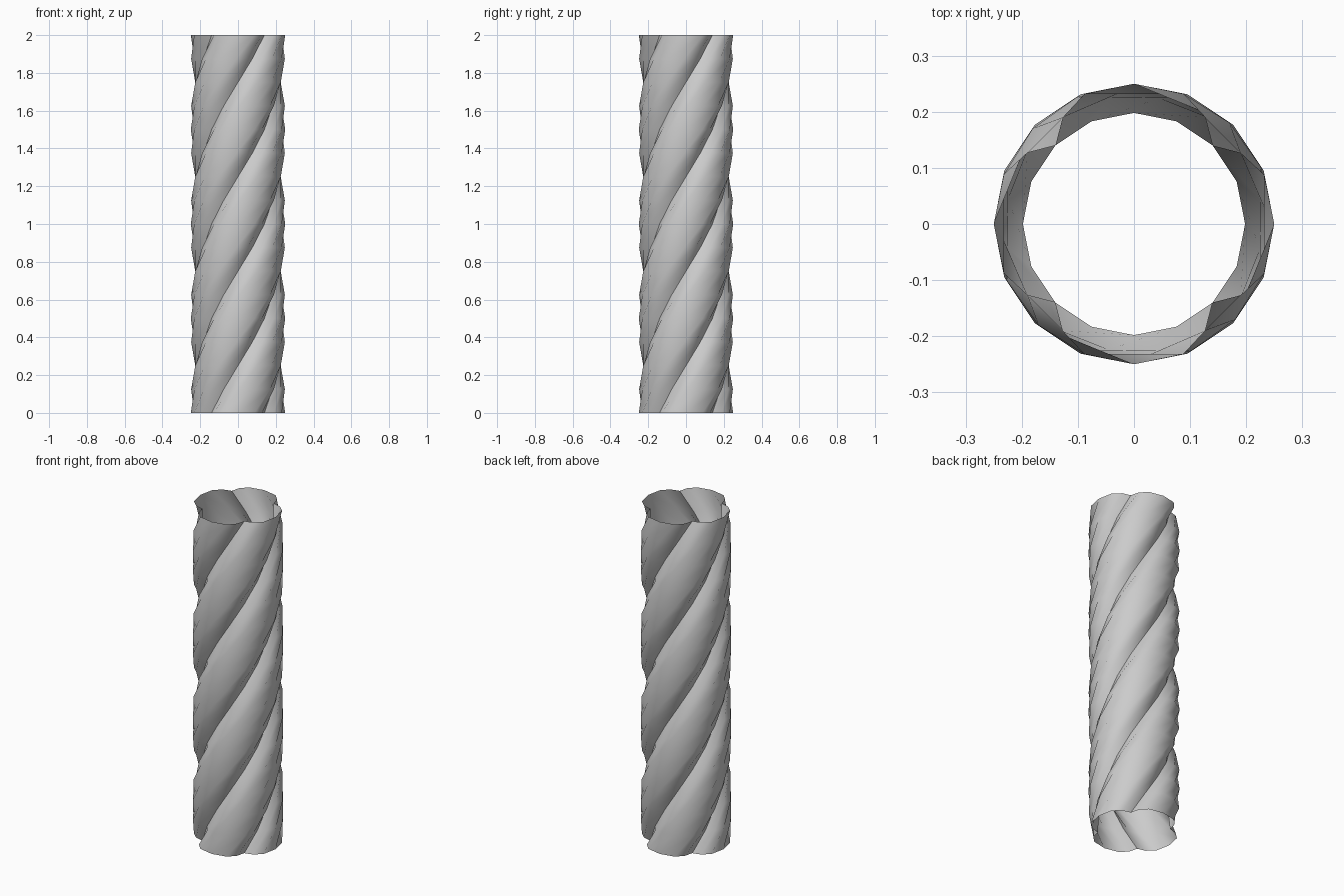
import bpy, bmesh, math
from mathutils import Matrix, Vector

if "Cube" in bpy.data.objects:
    bpy.data.objects.remove(bpy.data.objects["Cube"])

HEIGHT, STEPS, LOBES = 2.0, 16, 4

# One lobe of the cross-section, from notch to just before the next notch
half = [(0.14, 0.14), (0.19, 0.127), (0.232, 0.088)]
lobe = [(x, -y) for x, y in half] + [(0.25, 0.0)] + half[:0:-1]
section = [Matrix.Rotation(k * math.tau / LOBES, 3, 'Z') @ Vector((x, y, 0))
           for k in range(LOBES) for x, y in lobe]

# Sweep the section upwards through one full counter-clockwise turn (open ends)
bm = bmesh.new()
rings = []
for i in range(STEPS + 1):
    turn = Matrix.Rotation(i * math.tau / STEPS, 3, 'Z')
    lift = Vector((0, 0, HEIGHT * i / STEPS))
    rings.append([bm.verts.new(turn @ p + lift) for p in section])
n = len(section)
for a, b in zip(rings, rings[1:]):
    for j in range(n):
        k = (j + 1) % n
        bm.faces.new((a[j], a[k], b[k], b[j]))

mesh = bpy.data.meshes.new("twisted_column")
bm.to_mesh(mesh)
bm.free()
column = bpy.data.objects.new("twisted_column", mesh)
bpy.context.collection.objects.link(column)

# Smooth lobes, sharp grooves
bpy.context.view_layer.objects.active = column
column.select_set(True)
bpy.ops.object.shade_smooth_by_angle(angle=math.radians(42))
